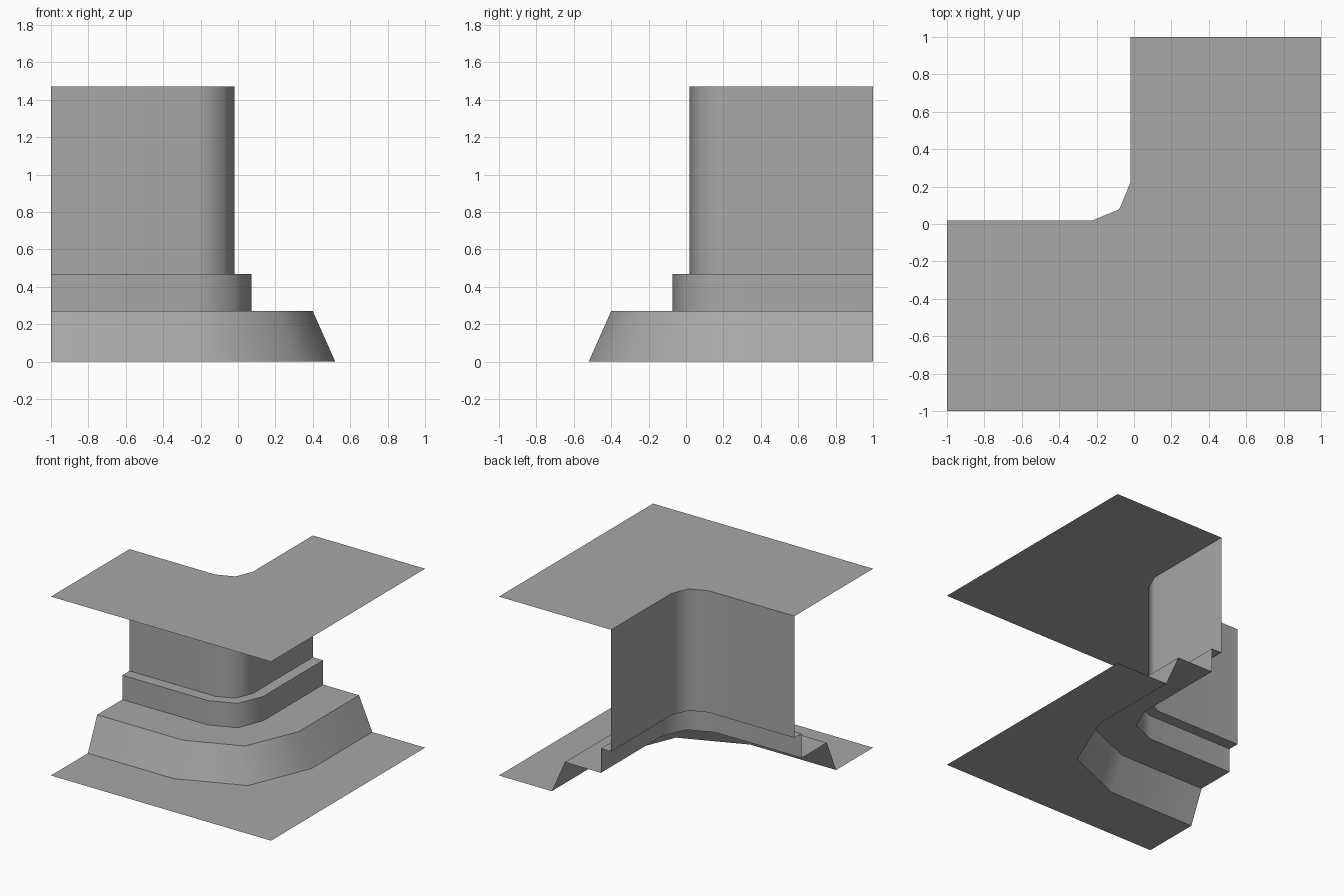
import bpy
import math

if "Cube" in bpy.data.objects:
    bpy.data.objects.remove(bpy.data.objects["Cube"], do_unlink=True)

grey = bpy.data.materials.new("plain grey")
grey.use_nodes = True
colour = (0.39, 0.39, 0.39, 1)
grey.diffuse_color = colour
grey.node_tree.nodes["Principled BSDF"].inputs["Base Color"].default_value = colour

BEND = 0.22  # distance from the centre at which the corner starts to curve


def outline(reach, z):
    """L-shaped path, straight runs joined by a two-segment quarter round."""
    radius = reach + BEND
    path = [(-1, -reach, z)]
    for i in range(3):
        a = math.radians(-90 + 45 * i)
        path.append((-BEND + radius * math.cos(a), BEND + radius * math.sin(a), z))
    path.append((reach, 1, z))
    return path


def build(name, verts, faces):
    mesh = bpy.data.meshes.new(name)
    mesh.from_pydata(verts, [], faces)
    mesh.materials.append(grey)
    obj = bpy.data.objects.new(name, mesh)
    bpy.context.collection.objects.link(obj)
    return obj


def strip(name, low, high):
    """Band of quads between two outlines."""
    a, b = outline(*low), outline(*high)
    n = len(a)
    obj = build(name, a + b, [(i, i + 1, n + i + 1, n + i) for i in range(n - 1)])
    # round the corner while the straight runs stay even
    bpy.ops.object.select_all(action="DESELECT")
    obj.select_set(True)
    bpy.context.view_layer.objects.active = obj
    bpy.ops.object.shade_smooth_by_angle(angle=math.radians(50))
    obj.modifiers.new("even normals", "WEIGHTED_NORMAL").keep_sharp = True


def slab(name, reach, z, up):
    """Flat L-shaped sheet from the outline to the outer corners."""
    verts = outline(reach, z) + [(1, 1, z), (1, -1, z), (-1, -1, z)]
    order = list(range(len(verts)))
    build(name, verts, [order[::-1] if up else order])


# Profile of the wall from floor to ceiling: reach and height
foot, plinth_top = (0.52, 0.0), (0.40, 0.27)
step_foot, step_top = (0.073, 0.27), (0.073, 0.47)
wall_foot, wall_top = (-0.02, 0.47), (-0.02, 1.47)

# The outline runs anticlockwise round the sheets, so the floor keeps its order
slab("floor", *foot, False)
strip("sloped_plinth", foot, plinth_top)
strip("plinth_ledge", plinth_top, step_foot)
strip("step_riser", step_foot, step_top)
strip("step_ledge", step_top, wall_foot)
strip("wall", wall_foot, wall_top)
slab("ceiling", *wall_top, True)
